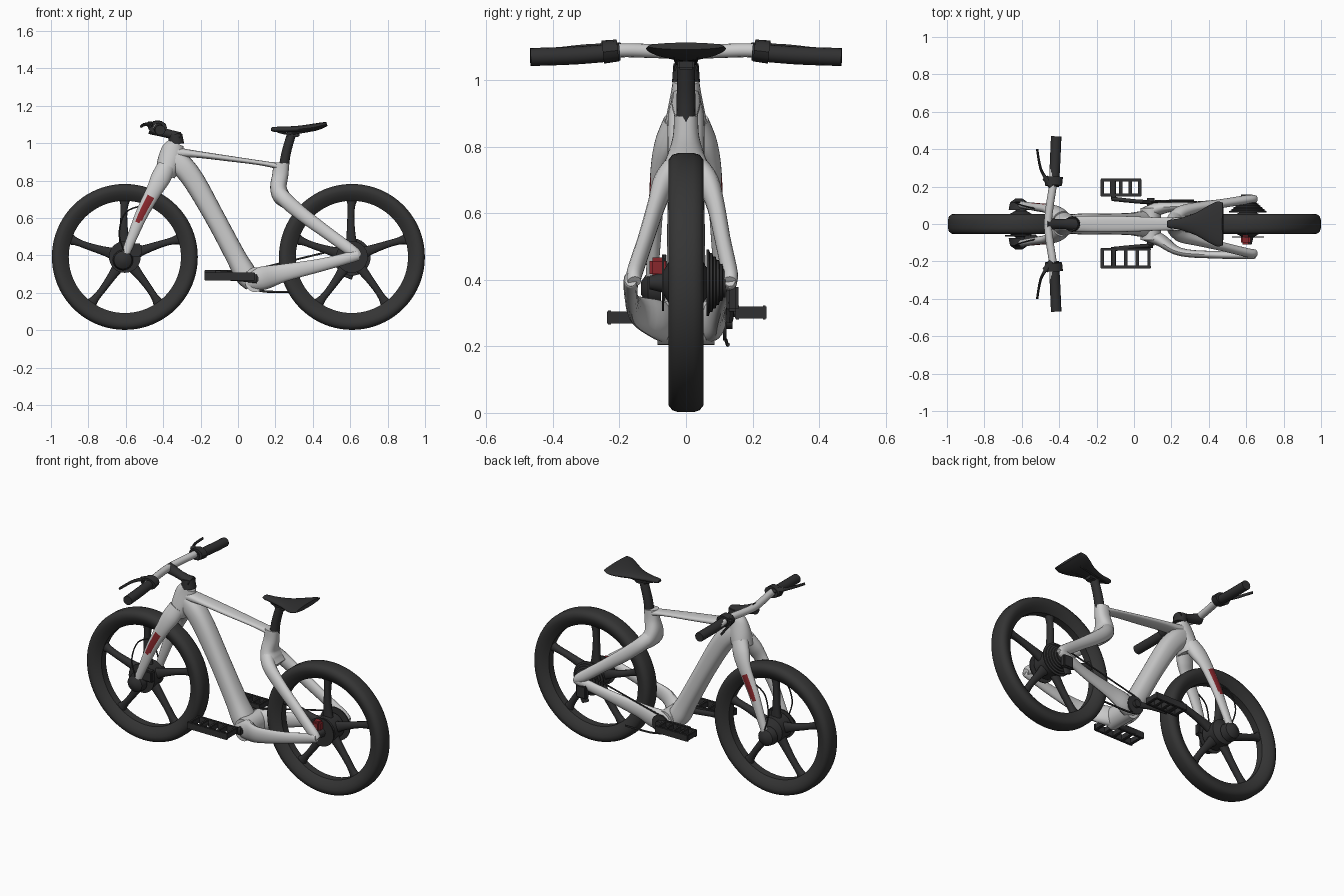
import bpy, bmesh, math
from mathutils import Vector


def material(name, rgb):
    m = bpy.data.materials.new(name)
    m.diffuse_color = (*rgb, 1)
    return m


GREY = material("light grey paint", (0.6, 0.6, 0.6))
TYRE = material("tyre black", (0.035, 0.035, 0.035))
DARK = material("dark parts", (0.03, 0.03, 0.031))
RED = material("red accent", (0.25, 0.02, 0.025))


def finish(name, bm, mat):
    bmesh.ops.recalc_face_normals(bm, faces=bm.faces[:])
    me = bpy.data.meshes.new(name)
    bm.to_mesh(me)
    bm.free()
    me.materials.append(mat)
    ob = bpy.data.objects.new(name, me)
    bpy.context.collection.objects.link(ob)
    return ob


def catmull(p, steps):
    """Smooth a list of tuples through its points."""
    out = []
    q = [p[0]] + p + [p[-1]]
    for i in range(1, len(q) - 2):
        for k in range(steps):
            t = k / steps
            out.append([0.5 * (2 * b + (c - a) * t + (2 * a - 5 * b + 4 * c - d) * t * t
                               + (3 * b - a - 3 * c + d) * t ** 3)
                        for a, b, c, d in zip(*q[i - 1:i + 3])])
    out.append(list(p[-1]))
    return out


def tube(name, pts, mat, ref=(0, 1, 0), n=16, steps=5, power=1.0):
    """Sweep an ellipse; each point is x, y, z, radius across, radius along ref."""
    bm = bmesh.new()
    path = catmull([tuple(p) for p in pts], steps)
    pos = [Vector(p[:3]) for p in path]
    rings = []
    for i, p in enumerate(path):
        t = (pos[min(i + 1, len(pos) - 1)] - pos[max(i - 1, 0)]).normalized()
        b = Vector(ref)
        b = (b - t * b.dot(t)).normalized()
        a = t.cross(b)
        ring = []
        for k in range(n):
            c, s = math.cos(math.tau * k / n), math.sin(math.tau * k / n)
            c, s = (math.copysign(abs(v) ** power, v) for v in (c, s))
            ring.append(bm.verts.new(pos[i] + a * c * p[3] + b * s * p[4]))
        rings.append(ring)
    for r, q in zip(rings, rings[1:]):
        for k in range(n):
            bm.faces.new((r[k], r[(k + 1) % n], q[(k + 1) % n], q[k]))
    bm.faces.new(rings[0])
    bm.faces.new(rings[-1])
    return finish(name, bm, mat)


def rod(name, a, b, r, mat=DARK, ref=(0, 1, 0)):
    return tube(name, [(*a, r, r), (*b, r, r)], mat, ref, n=10, steps=1)


def lathe(name, cx, cz, prof, mat, n=64, closed=False):
    """Spin a (radius, y) profile around the wheel axle."""
    bm = bmesh.new()
    rings = [[bm.verts.new((cx + r * math.cos(math.tau * k / n), y, cz + r * math.sin(math.tau * k / n)))
              for k in range(n)] for r, y in prof]
    pairs = list(zip(rings, rings[1:])) + ([(rings[-1], rings[0])] if closed else [])
    for r, q in pairs:
        for k in range(n):
            bm.faces.new((r[k], r[(k + 1) % n], q[(k + 1) % n], q[k]))
    if not closed:
        bm.faces.new(rings[0])
        bm.faces.new(rings[-1])
    return finish(name, bm, mat)


def disc(name, cx, cz, r, y0, y1, mat=DARK, n=32):
    return lathe(name, cx, cz, [(r, y0), (r, y1)], mat, n)


def box(name, c, size, mat=DARK):
    bm = bmesh.new()
    bmesh.ops.create_cube(bm, size=1)
    for v in bm.verts:
        v.co = Vector(c) + Vector(a * b for a, b in zip(v.co, size))
    bmesh.ops.bevel(bm, geom=bm.edges[:], offset=min(size) * 0.2, segments=2, affect='EDGES')
    return finish(name, bm, mat)


# Wheels: tyre with deep rim, five gently curved cast spokes and hub
WZ = 0.392
for label, cx in (("front", -0.605), ("rear", 0.609)):
    half = [(0.300, 0.022), (0.312, 0.032), (0.328, 0.042), (0.350, 0.053), (0.370, 0.052), (0.384, 0.041), (0.390, 0.022)]
    lathe(label + "_tyre", cx, WZ, half + [(r, -y) for r, y in reversed(half)], TYRE, 80, True)
    for k in range(5):
        a = math.tau * (k / 5 + 0.25)
        pts = [(cx + r * math.cos(a) - off * math.sin(a), 0, WZ + r * math.sin(a) + off * math.cos(a), w, 0.02)
               for r, off, w in ((0.03, 0, 0.04), (0.10, 0.004, 0.026), (0.2, 0.006, 0.019),
                                 (0.27, 0.003, 0.020), (0.315, 0, 0.034))]
        tube(f"{label}_spoke_{k + 1}", pts, DARK, n=12, steps=4, power=0.8)
    lathe(label + "_hub", cx, WZ, [(0.02, -0.11), (0.03, -0.07), (0.075, -0.045), (0.075, 0.045), (0.03, 0.07), (0.02, 0.12)], DARK, 32)

# Front brake disc, caliper and axle ends
disc("front_brake_disc", -0.605, WZ, 0.085, -0.066, -0.060)
box("front_brake_caliper", (-0.55, -0.075, 0.43), (0.07, 0.04, 0.07))
for s in (-1, 1):
    lathe(f"front_axle_cap_{'right' if s < 0 else 'left'}", -0.615, 0.375,
          [(0.055, s * 0.075), (0.048, s * 0.115), (0.02, s * 0.135)], DARK, 24)

# Rear brake, cassette and derailleur
disc("rear_brake_disc", 0.609, WZ, 0.085, -0.072, -0.066)
box("rear_brake_caliper", (0.597, -0.085, 0.437), (0.052, 0.05, 0.06), RED)
prof = []
for k in range(6):
    prof += [(0.10 - k * 0.011, 0.062 + k * 0.010), (0.10 - k * 0.011, 0.069 + k * 0.010)]
lathe("cassette", 0.609, WZ, prof, DARK, 36)
box("derailleur_body", (0.60, 0.14, 0.345), (0.07, 0.035, 0.08))
tube("derailleur_cage", [(0.61, 0.135, 0.34, 0.025, 0.012), (0.585, 0.13, 0.28, 0.025, 0.012)], DARK)

# Frame: head tube, top tube, down tube
tube("head_tube", [(-0.332, 0, 1.00, 0.042, 0.04), (-0.345, 0, 0.965, 0.062, 0.045),
                   (-0.365, 0, 0.90, 0.066, 0.058), (-0.39, 0, 0.83, 0.054, 0.07)], GREY, n=24)
tube("top_tube", [(-0.36, 0, 0.95, 0.035, 0.042), (-0.25, 0, 0.944, 0.020, 0.044), (-0.05, 0, 0.918, 0.015, 0.042),
                  (0.13, 0, 0.893, 0.013, 0.035), (0.235, 0, 0.873, 0.018, 0.034)], GREY, n=20, power=0.8)
tube("down_tube", [(-0.37, 0, 0.93, 0.055, 0.045), (-0.30, 0, 0.88, 0.06, 0.055), (-0.23, 0, 0.79, 0.058, 0.056),
                   (-0.122, 0, 0.60, 0.053, 0.056), (-0.015, 0, 0.40, 0.054, 0.06),
                   (0.04, 0, 0.30, 0.06, 0.068), (0.08, 0, 0.245, 0.045, 0.065)], GREY, n=24, power=0.8)
tube("bottom_bracket_shell", [(0.09, -0.085, 0.270, 0.066, 0.055), (0.09, 0.085, 0.270, 0.066, 0.055)],
     GREY, ref=(1, 0, 0), n=24)

# Seat tube and the stays that straddle the rear wheel
tube("seat_tube", [(0.232, 0, 0.895, 0.042, 0.036), (0.226, 0, 0.83, 0.043, 0.04), (0.216, 0, 0.765, 0.044, 0.06),
                   (0.232, 0, 0.715, 0.046, 0.085), (0.265, 0, 0.68, 0.035, 0.09)], GREY, n=24, power=0.85)
for side, s, end, seat_end, mid in (("right", -1, 0.166, 0.155, 0.165), ("left", 1, 0.132, 0.132, 0.11)):
    tube(side + "_seat_stay", [(0.215, s * 0.03, 0.745, 0.038, 0.034), (0.255, s * 0.065, 0.695, 0.040, 0.034),
                               (0.34, s * 0.09, 0.622, 0.038, 0.027), (0.48, s * (0.09 + seat_end) / 2, 0.518, 0.033, 0.024),
                               (0.615, s * seat_end, 0.42, 0.031, 0.024), (0.65, s * seat_end, 0.395, 0.018, 0.02)], GREY)
    tube(side + "_chain_stay", [(0.06, s * 0.05, 0.265, 0.055, 0.04), (0.14, s * 0.085, 0.28, 0.062, 0.035),
                                (0.25, s * (mid - 0.015), 0.308, 0.047, 0.022), (0.45, s * mid, 0.35, 0.034, 0.02),
                                (0.62, s * end, 0.395, 0.029, 0.022), (0.648, s * end, 0.402, 0.022, 0.018)], GREY)
    # Fork leg, with a narrow red stripe on its outer face
    fork = tube(side + "_fork_leg", [(-0.385, s * 0.03, 0.87, 0.05, 0.04), (-0.415, s * 0.058, 0.81, 0.052, 0.036),
                                     (-0.452, s * 0.08, 0.74, 0.042, 0.026), (-0.515, s * 0.09, 0.62, 0.034, 0.022),
                                     (-0.565, s * 0.097, 0.50, 0.027, 0.02), (-0.605, s * 0.103, 0.40, 0.022, 0.018)],
                GREY, n=24, steps=8)
    fork.data.materials.append(RED)
    for f in fork.data.polygons:
        if 0.58 < f.center.z < 0.715 and f.normal.y * s > 0.93:
            f.material_index = 1

# Seat post, rails and saddle
tube("seat_post", [(0.245, 0, 0.87, 0.027, 0.029), (0.258, 0, 0.95, 0.025, 0.028), (0.285, 0, 1.045, 0.024, 0.026)], DARK)
box("saddle_clamp", (0.295, 0, 1.048), (0.07, 0.05, 0.03))
for s in (-1, 1):
    tube("saddle_rail", [(0.21, 0, 1.062, 0.005, 0.005), (0.28, s * 0.025, 1.05, 0.005, 0.005),
                         (0.42, s * 0.035, 1.072, 0.005, 0.005)], DARK, n=8)
tube("saddle", [(0.176, 0, 1.074, 0.006, 0.014), (0.19, 0, 1.074, 0.013, 0.022), (0.25, 0, 1.073, 0.016, 0.032),
                (0.33, 0, 1.076, 0.018, 0.06), (0.40, 0, 1.084, 0.020, 0.10), (0.445, 0, 1.094, 0.017, 0.12),
                (0.475, 0, 1.103, 0.011, 0.114)], DARK, n=24)

# Stem, handlebar, grips, brake clamps and levers
tube("steerer_cap", [(-0.33, 0, 0.995, 0.042, 0.042), (-0.335, 0, 1.05, 0.036, 0.038)], DARK, steps=1)
tube("stem", [(-0.31, 0, 1.035, 0.024, 0.036), (-0.39, 0, 1.055, 0.024, 0.026), (-0.47, 0, 1.08, 0.032, 0.034)], DARK)
bar = [(-0.43, 0.30, 1.078), (-0.435, 0.20, 1.09), (-0.45, 0.10, 1.088), (-0.46, 0, 1.085)]
bar += [(x, -y, z) for x, y, z in reversed(bar[:-1])]
tube("handlebar", [(*p, 0.021, 0.021) for p in bar], GREY, ref=(1, 0, 0))
for side, s in (("right", -1), ("left", 1)):
    tube(side + "_grip", [(-0.428, s * 0.20, 1.085, 0.026, 0.027), (-0.422, s * 0.33, 1.075, 0.027, 0.028),
                          (-0.416, s * 0.468, 1.070, 0.027, 0.028)], DARK, ref=(1, 0, 0))
    tube(side + "_brake_clamp", [(-0.43, s * 0.205, 1.09, 0.033, 0.045), (-0.43, s * 0.25, 1.085, 0.035, 0.05)],
         DARK, ref=(1, 0, 0), n=12, steps=1)
    tube(side + "_brake_body", [(-0.44, s * 0.20, 1.10, 0.016, 0.014), (-0.475, s * 0.25, 1.10, 0.018, 0.016)],
         DARK, ref=(0, 0, 1), n=10)
    tube(side + "_brake_lever", [(-0.47, s * 0.24, 1.10, 0.010, 0.011), (-0.50, s * 0.30, 1.10, 0.007, 0.009),
                                 (-0.518, s * 0.40, 1.09, 0.006, 0.008)], DARK, ref=(0, 0, 1), n=10)
    # Brake hose running down the fork
    tube(side + "_fork_hose", [(-0.50, s * 0.075, 0.67, 0.004, 0.004), (-0.60, s * 0.10, 0.63, 0.004, 0.004),
                               (-0.635, s * 0.115, 0.52, 0.004, 0.004), (-0.61, s * 0.115, 0.42, 0.004, 0.004)], DARK, n=8)

# Cranks and cage pedals, both pointing forward
rod("crank_axle", (0.09, -0.115, 0.275), (0.09, 0.14, 0.275), 0.022, ref=(1, 0, 0))
for side, s, x1, y0, y1, z in (("right", -1, 0.09, 0.135, 0.23, 0.287), ("left", 1, 0.04, 0.155, 0.235, 0.302)):
    tube(side + "_crank", [(0.10, s * 0.115, 0.275, 0.024, 0.012), (0.0, s * 0.122, z - 0.008, 0.017, 0.011),
                           (-0.12, s * 0.135, z, 0.018, 0.012)], DARK)
    for y in (y0, y1):
        box(side + "_pedal_rail", ((x1 - 0.18) / 2, s * y, z), (x1 + 0.18, 0.014, 0.042))
    for k in range(5):
        box(side + "_pedal_bar", (-0.17 + (x1 + 0.16) * k / 4, s * (y0 + y1) / 2, z), (0.018, y1 - y0, 0.036))
    rod(side + "_pedal_spindle", (-0.11, s * 0.13, z), (-0.11, s * y1, z), 0.014, ref=(1, 0, 0))

# Chainring and chain
disc("chainring", 0.09, 0.272, 0.055, 0.112, 0.122)
tube("chain_upper_run", [(0.09, 0.12, 0.325, 0.005, 0.004), (0.609, 0.115, 0.45, 0.005, 0.004)], DARK, n=8, steps=1)
tube("chain_lower_run", [(0.08, 0.12, 0.219, 0.006, 0.005), (0.16, 0.124, 0.206, 0.006, 0.005),
                         (0.32, 0.127, 0.205, 0.006, 0.005)], DARK, n=8)

# Smooth shading with crisp edges
for ob in bpy.data.objects:
    ob.select_set(True)
bpy.context.view_layer.objects.active = bpy.data.objects["head_tube"]
bpy.ops.object.shade_smooth_by_angle(angle=math.radians(40))
